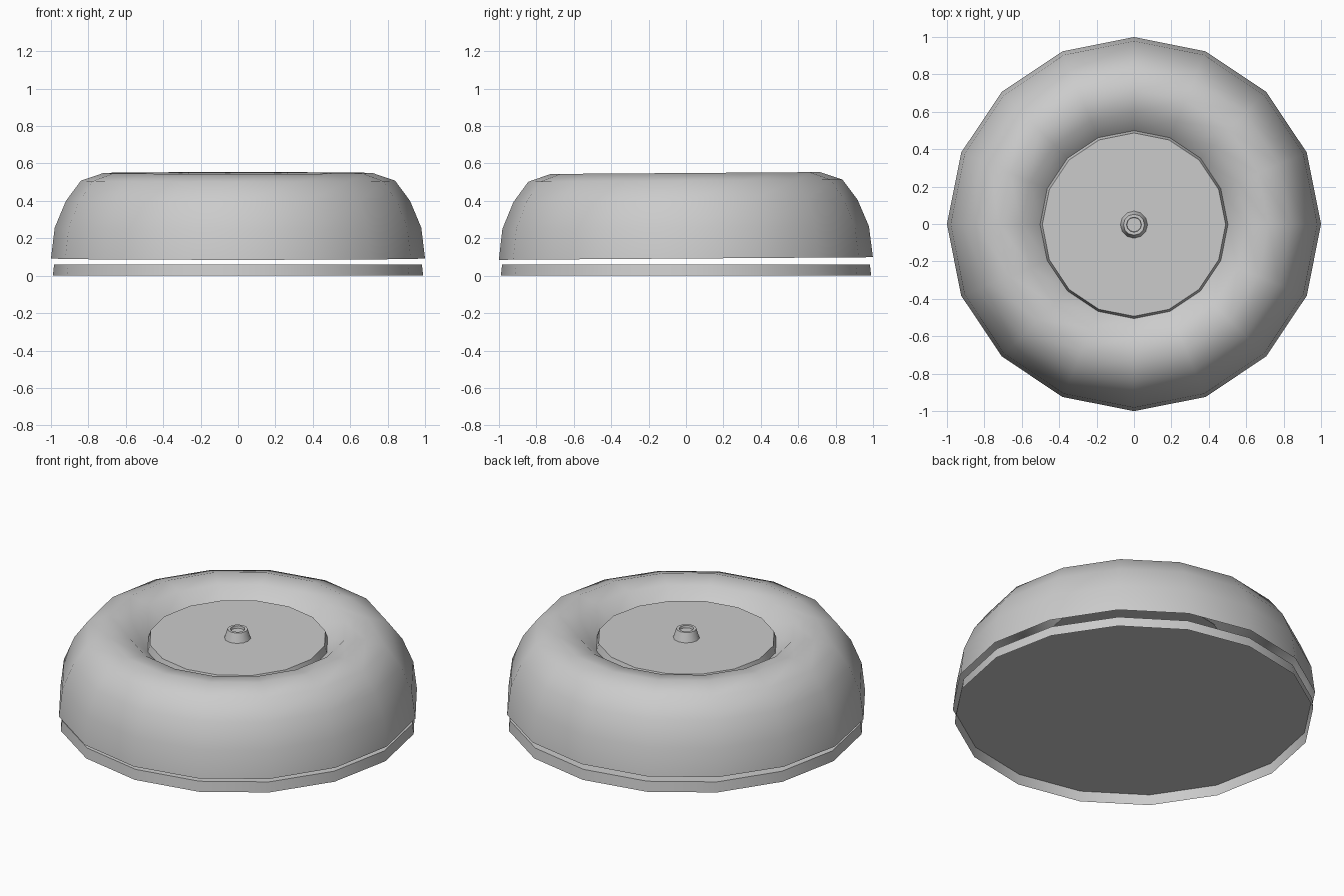
import bpy, bmesh
from math import cos, sin, pi, radians

if "Cube" in bpy.data.objects:
    bpy.data.objects.remove(bpy.data.objects["Cube"])


def lathe(name, profile, sides=16, cap_end=False, tilt=0.0, angle=40):
    """Spin a (radius, height) profile around z; profile runs bottom-outside to top-inside."""
    bm = bmesh.new()
    rings = [[bm.verts.new((r * cos(2 * pi * i / sides), r * sin(2 * pi * i / sides), z))
              for i in range(sides)] for r, z in profile]
    for a, b in zip(rings, rings[1:]):
        for i in range(sides):
            j = (i + 1) % sides
            bm.faces.new((a[i], a[j], b[j], b[i]))
    if cap_end:
        bm.faces.new(rings[-1])
    mesh = bpy.data.meshes.new(name)
    bm.to_mesh(mesh)
    bm.free()
    obj = bpy.data.objects.new(name, mesh)
    bpy.context.collection.objects.link(obj)
    obj.rotation_euler.x = tilt
    bpy.ops.object.select_all(action='DESELECT')
    obj.select_set(True)
    bpy.context.view_layer.objects.active = obj
    bpy.ops.object.shade_smooth_by_angle(angle=radians(angle))
    return obj


TILT = radians(0.4)  # the gong leans very slightly

# Mounting plate: shallow tray, open underneath
lathe("base_plate", [(0.99, 0), (0.983, 0.061)], cap_end=True)

# Rounded open gong shell with a dipped centre
lathe("gong_shell", [(1.0, 0.092), (0.98, 0.257), (0.92, 0.40), (0.84, 0.508),
                     (0.72, 0.549), (0.60, 0.53), (0.50, 0.44)],
      tilt=TILT, angle=50)

# Raised disc filling the dip
lathe("centre_disc", [(0.503, 0.44), (0.490, 0.485)], cap_end=True, tilt=TILT)

# Small tapered bolt with a recessed top
lathe("centre_bolt", [(0.073, 0.484), (0.056, 0.540), (0.040, 0.540), (0.038, 0.526)],
      sides=12, cap_end=True, tilt=TILT)
